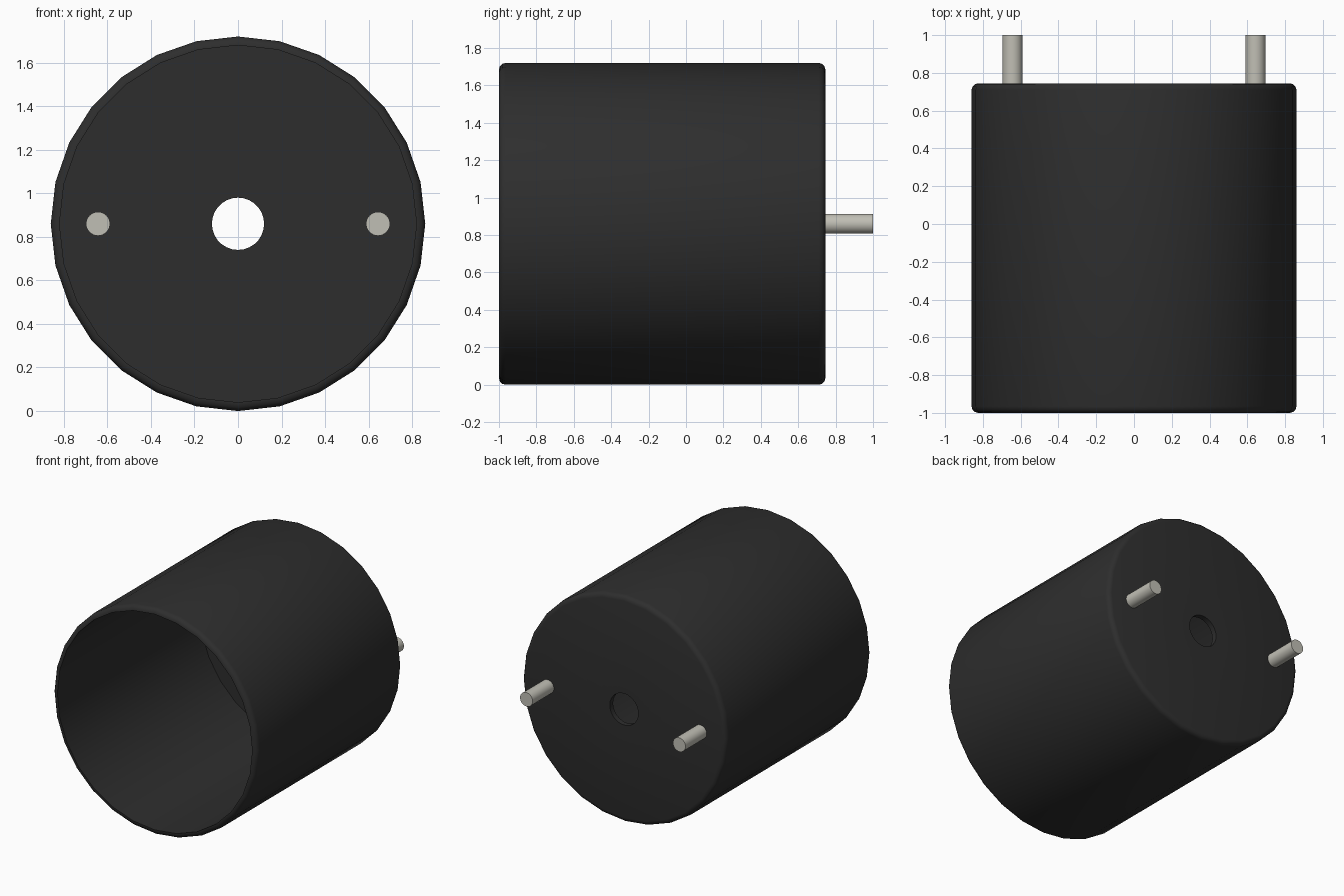
import bpy, bmesh
from math import pi, sin, cos, radians
from mathutils import Vector

default = bpy.data.objects.get("Cube")
if default:
    bpy.data.objects.remove(default, do_unlink=True)

RADIUS, WALL, ROUND = 0.86, 0.04, 0.035
FRONT, BACK, PIN_END = -1.0, 0.745, 1.0
HOLE, SIDES = 0.12, 28
AXIS_Z = RADIUS


def material(name, colour):
    mat = bpy.data.materials.new(name)
    mat.use_nodes = True
    mat.diffuse_color = (*colour, 1)
    mat.node_tree.nodes["Principled BSDF"].inputs["Base Color"].default_value = (*colour, 1)
    return mat


def smooth(obj):
    bpy.ops.object.select_all(action='DESELECT')
    obj.select_set(True)
    bpy.context.view_layer.objects.active = obj
    bpy.ops.object.shade_smooth_by_angle(angle=radians(40))


def rounded(centre_y, start):
    """Quarter-round outer corner as (radius, y) points."""
    steps = 3
    return [(RADIUS - ROUND + ROUND * cos(start + i * pi / 2 / steps),
             centre_y + ROUND * sin(start + i * pi / 2 / steps)) for i in range(steps + 1)]


black = material("black plastic", (0.027, 0.027, 0.027))
silver = material("pale metal", (0.53, 0.52, 0.46))

# Hollow can: closed wall section turned about the y axis
profile = [(HOLE, BACK - WALL), (RADIUS - WALL, BACK - WALL), (RADIUS - WALL, FRONT)]
profile += rounded(FRONT + ROUND, -pi / 2) + rounded(BACK - ROUND, 0)
profile += [(HOLE, BACK)]

bm = bmesh.new()
verts = [bm.verts.new((r, y, 0)) for r, y in profile]
edges = [bm.edges.new((v, verts[(i + 1) % len(verts)])) for i, v in enumerate(verts)]
bmesh.ops.spin(bm, geom=verts + edges, cent=(0, 0, 0), axis=(0, 1, 0),
               angle=2 * pi, steps=SIDES, use_duplicate=False)
bmesh.ops.remove_doubles(bm, verts=bm.verts, dist=0.0005)
bmesh.ops.recalc_face_normals(bm, faces=bm.faces)
mesh = bpy.data.meshes.new("housing")
bm.to_mesh(mesh)
bm.free()
housing = bpy.data.objects.new("housing", mesh)
housing.location = Vector((0, 0, AXIS_Z))
bpy.context.collection.objects.link(housing)
mesh.materials.append(black)
smooth(housing)

# Contact pins through the back plate
pin_start = BACK - WALL - 0.005
for name, side in (("left_pin", 1), ("right_pin", -1)):
    bpy.ops.mesh.primitive_cylinder_add(
        vertices=32, radius=0.053, depth=PIN_END - pin_start,
        location=(side * 0.643, (PIN_END + pin_start) / 2, AXIS_Z), rotation=(pi / 2, 0, 0))
    pin = bpy.context.object
    pin.name = name
    pin.data.materials.append(silver)
    smooth(pin)
